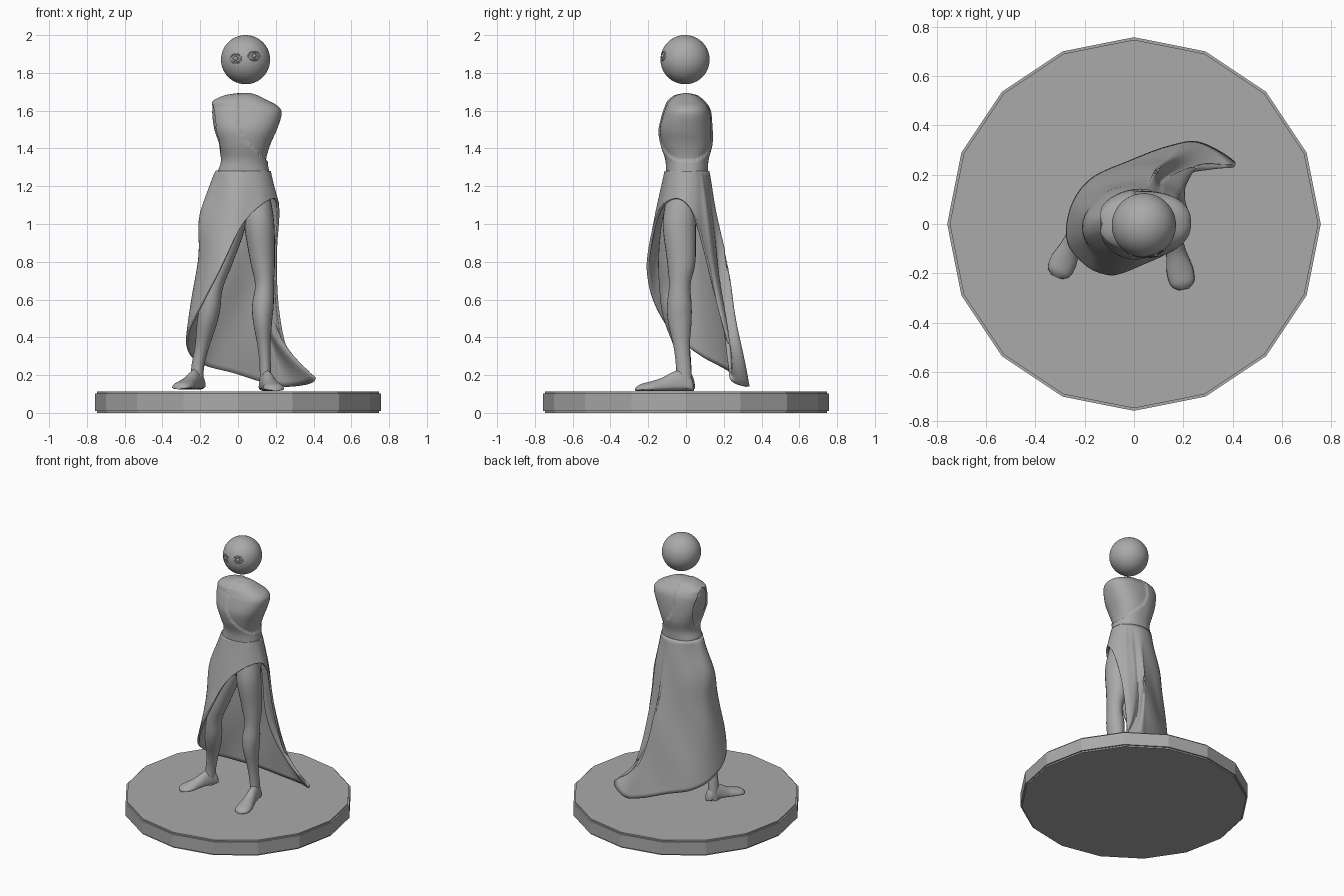
import bpy, bmesh, math
from mathutils import Vector

cube = bpy.data.objects.get("Cube")
if cube:
    bpy.data.objects.remove(cube, do_unlink=True)

grey = bpy.data.materials.new("plain_grey")
grey.use_nodes = True
grey.diffuse_color = (0.4, 0.4, 0.4, 1)
grey.node_tree.nodes["Principled BSDF"].inputs["Base Color"].default_value = grey.diffuse_color


def finish(name, bm, angle=60):
    """Turn a bmesh into a named, shaded object."""
    bmesh.ops.recalc_face_normals(bm, faces=bm.faces)
    mesh = bpy.data.meshes.new(name)
    bm.to_mesh(mesh)
    bm.free()
    mesh.materials.append(grey)
    obj = bpy.data.objects.new(name, mesh)
    bpy.context.collection.objects.link(obj)
    bpy.ops.object.select_all(action='DESELECT')
    obj.select_set(True)
    bpy.context.view_layer.objects.active = obj
    if angle:
        bpy.ops.object.shade_smooth_by_angle(angle=math.radians(angle))
    return obj


def spline(pts, steps, padded=False):
    """Smooth curve through tuples of any size."""
    if not padded:
        pts = [pts[0]] + list(pts) + [pts[-1]]
    out = []
    for a, b, c, d in zip(pts, pts[1:], pts[2:], pts[3:]):
        for i in range(steps):
            t = i / steps
            out.append([q + t * (r - p + t * (2*p - 5*q + 4*r - s + t * (3*q - p - 3*r + s))) / 2
                        for p, q, r, s in zip(a, b, c, d)])
    out.append(list(pts[-2]))
    return out


def loft(name, rings, caps=True, angle=60):
    """Skin a list of closed rings."""
    bm = bmesh.new()
    rows = [[bm.verts.new(p) for p in ring] for ring in rings]
    n = len(rows[0])
    for lo, hi in zip(rows, rows[1:]):
        for i in range(n):
            j = (i + 1) % n
            bm.faces.new((lo[i], lo[j], hi[j], hi[i]))
    if caps:
        bm.faces.new(rows[0])
        bm.faces.new(rows[-1])
    return finish(name, bm, angle)


def turn(n):
    return [(math.cos(2 * math.pi * i / n), math.sin(2 * math.pi * i / n)) for i in range(n)]


# Sixteen-sided base with softened rims
bm = bmesh.new()
bmesh.ops.create_cone(bm, cap_ends=True, segments=16, radius1=0.757, radius2=0.757, depth=0.112)
bmesh.ops.translate(bm, verts=bm.verts, vec=(0, 0, 0.056))
rims = [e for e in bm.edges if abs(e.verts[0].co.z - e.verts[1].co.z) < 0.01]
bmesh.ops.bevel(bm, geom=rims, offset=0.01, segments=2, affect='EDGES')
finish("round_base", bm, 0)

# Head
HEAD, R = Vector((0.04, -0.005, 1.87)), 0.13
bm = bmesh.new()
bmesh.ops.create_uvsphere(bm, u_segments=48, v_segments=32, radius=R)
bmesh.ops.translate(bm, verts=bm.verts, vec=HEAD)
finish("head", bm)

# Eyes: lids as rings with a small ball in the middle
for side, dx, dz in (("right", -0.053, 0.006), ("left", 0.047, 0.02)):
    out = Vector((dx, -math.sqrt(R*R - dx*dx - dz*dz), dz)).normalized()
    quat = out.to_track_quat('Z', 'Y')
    for part, wide, tall, thick in (("eyelid", 0.022, 0.014, 0.005), ("eye_crease", 0.033, 0.023, 0.004)):
        rings = []
        for c, s in turn(32):
            rings.append([HEAD + out * (R - 0.003) + quat @ Vector(
                (c * (wide + thick * u), s * (tall + thick * u), thick * v - wide * wide * c * c / R / 2))
                for u, v in turn(8)])
        loft(side + "_" + part, rings + rings[:1], caps=False)
    bm = bmesh.new()
    bmesh.ops.create_uvsphere(bm, u_segments=16, v_segments=10, radius=0.011)
    for v in bm.verts:
        v.co = HEAD + out * (R - 0.003) + quat @ v.co
    finish(side + "_eyeball", bm)

# Bodice: z, x range, y range; the bare shoulder and the armhole sit lower than the cloth
BODICE = [(1.22, -0.10, 0.158, -0.10, 0.11), (1.27, -0.108, 0.165, -0.105, 0.115),
          (1.34, -0.09, 0.158, -0.11, 0.12), (1.42, -0.11, 0.18, -0.135, 0.14),
          (1.50, -0.137, 0.215, -0.147, 0.143), (1.58, -0.148, 0.24, -0.13, 0.138),
          (1.62, -0.145, 0.225, -0.115, 0.125), (1.65, -0.135, 0.175, -0.10, 0.10),
          (1.68, -0.075, 0.115, -0.065, 0.065), (1.693, 0.0, 0.075, -0.02, 0.02)]


def sunk(x, y, z):
    seam = 0.16 * (max(0, 1.52 - z) / 0.19) ** 1.5
    bare = z > 1.33 and x > seam
    armhole = x < -0.04 and (y / 0.08) ** 2 + ((z - 1.51) / 0.14) ** 2 < 1
    return 0.012 if armhole else 0.009 if bare else 0


rings = []
for z, x0, x1, y0, y1 in spline(BODICE, 8):
    ring = []
    mid = Vector(((x0 + x1) / 2, (y0 + y1) / 2, z))
    for c, s in turn(144):
        arm = Vector((math.copysign(abs(c) ** 0.87, c) * (x1 - x0) / 2,
                      math.copysign(abs(s) ** 0.87, s) * (y1 - y0) / 2, 0))
        p = mid + arm
        ring.append(p - arm.normalized() * min(sunk(*p), arm.length / 3))
    rings.append(ring)
loft("draped_bodice", rings)

# Skirt columns: waist angle, hem x, y, z, and how late the column flares
HEM = [(-10, 0.195, -0.03, 1.13, 1), (-45, 0.13, -0.11, 1.11, 1), (-80, 0.03, -0.16, 1.01, 1),
       (-105, -0.05, -0.195, 0.85, 1), (-125, -0.11, -0.20, 0.73, 1), (-145, -0.19, -0.165, 0.58, 1),
       (-168, -0.265, -0.07, 0.42, 0.8), (-192, -0.25, 0.07, 0.31, 0.7), (-217, -0.17, 0.18, 0.25, 1),
       (-245, -0.02, 0.25, 0.21, 1), (-270, 0.14, 0.31, 0.16, 1), (-285, 0.27, 0.325, 0.14, 2.5),
       (-298, 0.41, 0.24, 0.18, 5), (-308, 0.27, 0.235, 0.3, 3), (-317, 0.21, 0.17, 0.55, 1),
       (-327, 0.2, 0.1, 0.85, 1), (-340, 0.205, 0.04, 1.05, 1)]


def shifted(col, by):
    return (col[0] + by,) + col[1:]


cols = [shifted(HEM[-1], 360)] + HEM + [shifted(c, -360) for c in HEM[:2]]
WAIST, ROWS = 1.28, 40
rings = [[] for _ in range(ROWS + 1)]
for a, hx, hy, hz, late in spline(cols, 8, padded=True)[:-1]:
    c, s = math.cos(math.radians(a)), math.sin(math.radians(a))
    for row in range(ROWS + 1):
        t = row / ROWS
        z = WAIST + (hz - WAIST) * t
        wx, wy = 0.0285 + 0.138 * c, 0.005 + 0.112 * s
        hip = 0.028 * math.exp(-((z - 1.03) / 0.14) ** 2) * (1 if c < 0 else 0.3)
        fold = 0.006 * math.sin(math.radians(a * 5) + 9 * z) * math.sin(math.pi * t) * (WAIST - hz)
        rings[row].append(Vector((wx + (hx - wx) * t ** late + c * (hip + fold),
                                  wy + (hy - wy) * t + s * fold, z)))
skirt = loft("long_skirt", rings, caps=False, angle=80)
cloth = skirt.modifiers.new("cloth_thickness", 'SOLIDIFY')
cloth.thickness, cloth.offset = 0.014, 0

# Hips hidden under the skirt
bm = bmesh.new()
bmesh.ops.create_uvsphere(bm, u_segments=32, v_segments=20, radius=1)
for v in bm.verts:
    v.co = Vector((0.03 + v.co.x * 0.145, v.co.y * 0.105, 1.1 + v.co.z * 0.13))
finish("hips", bm)

# Legs: centre x, y, z and half widths
LEGS = {
    "left": [(0.10, -0.02, 1.15, 0.07, 0.08), (0.112, -0.035, 1.0, 0.08, 0.088),
             (0.13, -0.025, 0.8, 0.065, 0.075), (0.14, -0.033, 0.68, 0.05, 0.057),
             (0.132, -0.035, 0.57, 0.057, 0.065), (0.13, -0.033, 0.48, 0.05, 0.062),
             (0.138, -0.023, 0.35, 0.034, 0.043), (0.145, -0.012, 0.23, 0.03, 0.04),
             (0.147, -0.01, 0.13, 0.034, 0.045)],
    "right": [(-0.02, -0.02, 1.12, 0.08, 0.085), (-0.04, -0.05, 0.97, 0.075, 0.085),
              (-0.085, -0.075, 0.8, 0.06, 0.072), (-0.13, -0.085, 0.66, 0.05, 0.056),
              (-0.15, -0.068, 0.55, 0.056, 0.062), (-0.165, -0.05, 0.47, 0.053, 0.06),
              (-0.19, -0.022, 0.35, 0.038, 0.043), (-0.212, -0.01, 0.25, 0.034, 0.038),
              (-0.222, -0.008, 0.13, 0.034, 0.042)]}
for side, sections in LEGS.items():
    loft(side + "_leg", [[Vector((x + c * rx, y + s * ry, z)) for c, s in turn(24)]
                         for x, y, z, rx, ry in spline(sections, 6)])

# Feet: share of length, half width, height
FOOT = [(0, 0.012, 0.03), (0.05, 0.032, 0.075), (0.2, 0.036, 0.11), (0.36, 0.037, 0.1),
        (0.55, 0.043, 0.07), (0.75, 0.054, 0.05), (0.92, 0.048, 0.036), (1, 0.02, 0.018)]
for side, heel, toe in (("left", Vector((0.138, 0.04, 0.116)), Vector((0.202, -0.265, 0.116))),
                        ("right", Vector((-0.195, 0.042, 0.125)), Vector((-0.315, -0.215, 0.125)))):
    across = (toe - heel).cross(Vector((0, 0, 1))).normalized()
    rings = []
    for d, w, h in spline(FOOT, 5):
        # round above, nearly flat sole
        rings.append([heel.lerp(toe, d) + across * c * w + Vector((0, 0, h * (0.25 + (0.75 if s > 0 else 0.25) * s)))
                      for c, s in turn(24)])
    loft(side + "_foot", rings)
